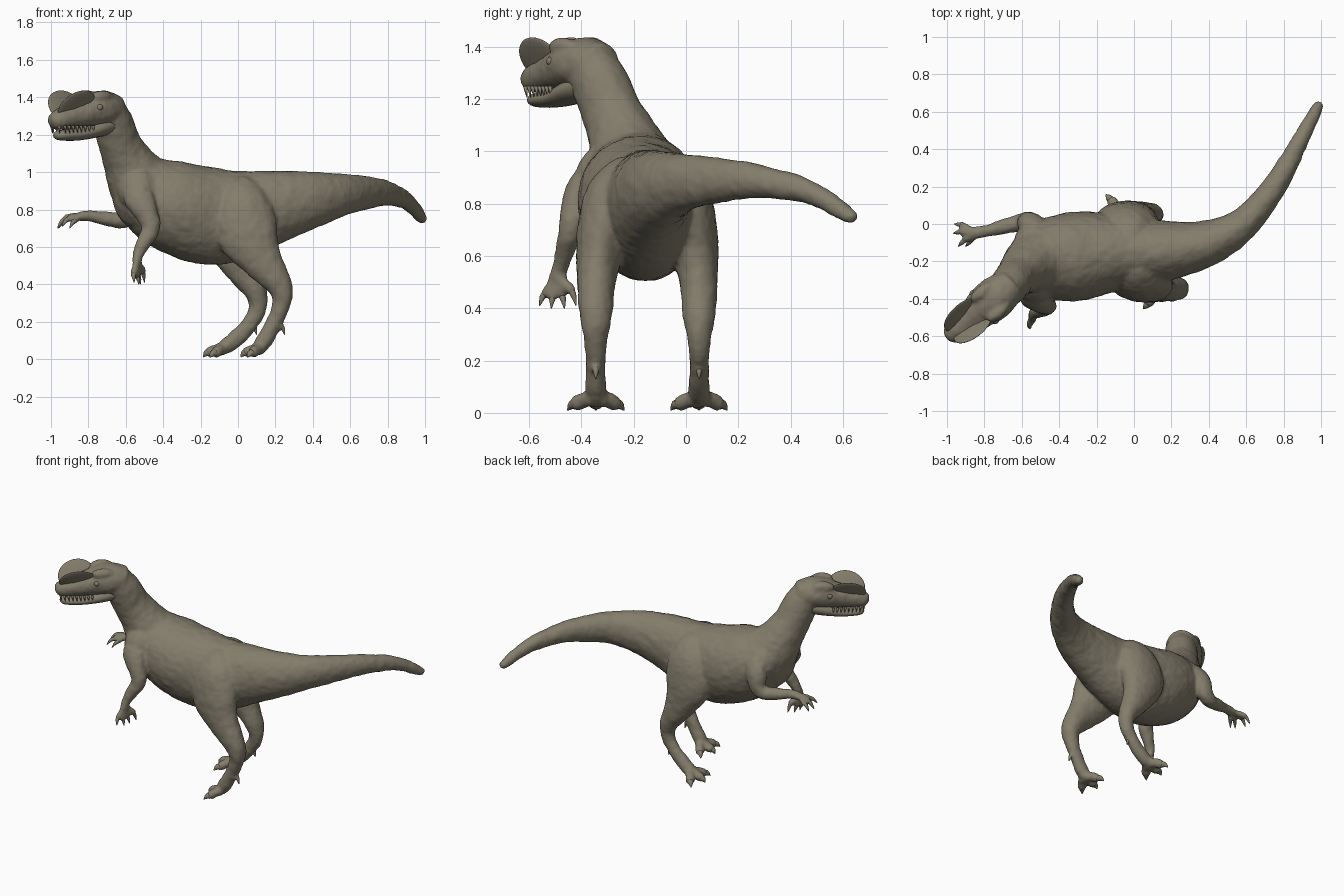
import bpy, bmesh, math
from mathutils import Vector, Matrix

if "Cube" in bpy.data.objects:
    bpy.data.objects.remove(bpy.data.objects["Cube"])

UP = Vector((0, 0, 1))
SIDE = Vector((0, 1, 0))
skin_mat = bpy.data.materials.new("hide")
skin_mat.diffuse_color = (0.23, 0.205, 0.15, 1)
skin_mat.use_nodes = True
skin_mat.node_tree.nodes["Principled BSDF"].inputs["Base Color"].default_value = skin_mat.diffuse_color


def catmull(a, b, c, d, t):
    return 0.5 * (2 * b + (c - a) * t + (2 * a - 5 * b + 4 * c - d) * t * t
                  + (3 * b - a - 3 * c + d) * t ** 3)


def loft(bm, rows, side=None, sub=4, seg=20):
    """Smooth tube through rows of (x, y, z, half width[, half height])."""
    rows = [Vector((*r[:4], r[-1])) for r in rows]
    n, pts = len(rows), []
    for i in range(n - 1):
        quad = [rows[min(max(i + k, 0), n - 1)] for k in (-1, 0, 1, 2)]
        pts += [catmull(*quad, j / sub) for j in range(sub)]
    pts.append(rows[-1])
    pos = [Vector(p[:3]) for p in pts]
    rings = []
    for i, p in enumerate(pts):
        t = (pos[min(i + 1, len(pos) - 1)] - pos[max(i - 1, 0)]).normalized()
        s = side if side is not None else UP.cross(t)
        s = (s - t * s.dot(t)).normalized()
        u = t.cross(s)
        rings.append([bm.verts.new(pos[i] + s * p[3] * math.cos(a) + u * p[4] * math.sin(a))
                      for a in (2 * math.pi * k / seg for k in range(seg))])
    for a, b in zip(rings, rings[1:]):
        for k in range(seg):
            bm.faces.new((a[k], a[(k + 1) % seg], b[(k + 1) % seg], b[k]))
    bm.faces.new(rings[0][::-1])
    bm.faces.new(rings[-1])


def ellipsoid(bm, centre, axes, radii):
    m = Matrix([a * r for a, r in zip(axes, radii)]).transposed().to_4x4()
    m.translation = centre
    bmesh.ops.create_uvsphere(bm, u_segments=32, v_segments=20, radius=1, matrix=m)


def finish(bm, name):
    bmesh.ops.recalc_face_normals(bm, faces=bm.faces[:])
    me = bpy.data.meshes.new(name)
    bm.to_mesh(me)
    bm.free()
    me.polygons.foreach_set("use_smooth", [True] * len(me.polygons))
    me.materials.append(skin_mat)
    ob = bpy.data.objects.new(name, me)
    bpy.context.collection.objects.link(ob)
    return ob


def digit(skin, claws, base, end, tip, r):
    """Finger or toe in the skin plus a curved claw."""
    base, end, tip = Vector(base), Vector(end), Vector(tip)
    mid = (base + end) / 2 + UP * 0.006
    loft(skin, [(*base, r * 1.15), (*mid, r), (*end, r), (*end.lerp(tip, .3), r * .6)], SIDE, 4, 12)
    bend = end.lerp(tip, .5) + UP * 0.008
    loft(claws, [(*end, r * .75), (*bend, r * .6), (*tip, .002)], SIDE, 4, 10)


skin = bmesh.new()
XYZ = Matrix.Identity(3)

# torso, tail and neck in one sweep, tail tip first
loft(skin, [
    (.995, .65, .74, .012, .012), (.98, .62, .757, .03, .03), (.9, .47, .845, .042, .045),
    (.8, .28, .885, .058, .064), (.7, .13, .89, .07, .085), (.57, -.01, .88, .088, .11),
    (.4, -.10, .853, .12, .15), (.2, -.14, .815, .155, .195), (0, -.15, .77, .19, .24),
    (-.15, -.155, .765, .215, .26), (-.3, -.172, .80, .237, .25), (-.43, -.187, .865, .222, .23),
    (-.53, -.21, .955, .17, .175), (-.59, -.245, 1.06, .13, .135), (-.632, -.285, 1.15, .108, .118),
    (-.665, -.325, 1.25, .103, .113), (-.7, -.365, 1.33, .095, .1)], None, 5, 32)

# chest and shoulder masses
ellipsoid(skin, Vector((-.50, -.205, .88)), XYZ, (.17, .19, .20))
for y in (-.32, -.095):
    ellipsoid(skin, Vector((-.53, y, .90)), XYZ, (.11, .10, .12))

# head frame: D points along the snout, S to its side
D = Vector((-.77, -.64, 0)).normalized()
S = Vector((.64, -.77, 0)).normalized()


def head(t, s, z):
    return Vector((-.70, -.36, z)) + D * t + S * s


# skull and brows
loft(skin, [(*head(t, 0, z), w, h) for t, z, w, h in (
    (-.06, 1.32, .085, .09), (.03, 1.335, .11, .10), (.1, 1.33, .112, .095),
    (.17, 1.315, .097, .08), (.25, 1.297, .078, .067), (.33, 1.28, .063, .055),
    (.375, 1.27, .044, .04), (.39, 1.265, .012, .012))], None, 4, 24)
for sg in (-1, 1):
    ellipsoid(skin, head(.09, sg * .07, 1.4), (D, S, UP), (.075, .032, .036))

# legs and feet: x, y, z, half width, half depth, shift for the far leg
claws = bmesh.new()
LEG = [(.0, -.17, .96, .02, .03, 0), (.01, -.22, .91, .085, .10, -.02),
       (.025, -.275, .81, .115, .155, -.05), (.05, -.32, .67, .098, .165, -.09),
       (.12, -.34, .54, .077, .115, -.12), (.185, -.345, .45, .068, .085, -.14),
       (.235, -.345, .36, .06, .06, -.14), (.225, -.345, .27, .042, .046, -.12),
       (.18, -.345, .17, .036, .042, -.13), (.135, -.345, .09, .040, .044, -.17),
       (.095, -.345, .045, .04, .03, -.20)]
for far in (0, 1):
    loft(skin, [(x + far * dx, -.295 - y if far else y, z, w, h)
                for x, y, z, w, h, dx in LEG], SIDE, 4, 24)
    fx, fy = (-.08, .05) if far else (.12, -.345)
    for dy in (-1, 0, 1):
        reach = .075 if dy == 0 else .04
        digit(skin, claws, (fx, fy + dy * .015, .055), (fx - reach, fy + dy * .075, .034),
              (fx - reach - .03, fy + dy * .108, .010), .029)
    hx = fx + (.07 if not far else .12)
    digit(skin, claws, (hx, fy, .18), (hx + .045, fy, .17), (hx + .06, fy, .13), .018)

# arms and hands
NEAR_ARM = [(-.5, -.33, .93, .05, .07), (-.53, -.39, .87, .06, .085), (-.49, -.425, .78, .052, .062),
            (-.465, -.44, .70, .045, .05), (-.50, -.46, .63, .038, .04),
            (-.535, -.48, .56, .03, .03), (-.54, -.49, .515, .036, .024)]
FAR_ARM = [(-.5, -.04, .93, .05, .07), (-.55, 0, .86, .058, .072), (-.57, .015, .78, .05, .055),
           (-.62, .005, .743, .044, .044), (-.70, -.015, .75, .039, .039),
           (-.80, -.04, .765, .03, .028), (-.85, -.045, .762, .036, .024)]
NEAR_TIPS = [((-.56, -.54, .455), (-.555, -.56, .41)), ((-.54, -.51, .445), (-.53, -.515, .40)),
             ((-.535, -.475, .45), (-.52, -.465, .40)), ((-.51, -.44, .47), (-.50, -.42, .41))]
FAR_TIPS = [((-.92, -.005, .745), (-.96, .0, .70)), ((-.925, -.04, .75), (-.965, -.05, .70)),
            ((-.905, -.085, .75), (-.94, -.12, .71)), ((-.87, -.085, .74), (-.90, -.12, .70))]
for arm, tips in ((NEAR_ARM, NEAR_TIPS), (FAR_ARM, FAR_TIPS)):
    loft(skin, arm, SIDE, 4, 20)
    for end, tip in tips:
        digit(skin, claws, arm[-1][:3], end, tip, .018)
finish(claws, "claws")

# fuse the skin volumes, soften the joins, add faint hide texture
body = finish(skin, "body")
rm = body.modifiers.new("fuse", 'REMESH')
rm.mode, rm.voxel_size, rm.use_smooth_shade = 'VOXEL', 0.01, True
sm = body.modifiers.new("soften", 'SMOOTH')
sm.factor, sm.iterations = 0.5, 8
tex = bpy.data.textures.new("hide_bumps", 'CLOUDS')
tex.noise_scale = 0.05
dp = body.modifiers.new("bumps", 'DISPLACE')
dp.texture, dp.strength, dp.mid_level = tex, 0.008, 0.35

# lower jaw
bm = bmesh.new()
loft(bm, [(*head(t, 0, z), w, h) for t, z, w, h in (
    (-.03, 1.265, .08, .06), (.08, 1.235, .09, .05), (.2, 1.205, .072, .036),
    (.3, 1.197, .056, .029), (.345, 1.198, .036, .023), (.36, 1.2, .008, .006))], None, 4, 20)
finish(bm, "lower_jaw")

# teeth along both sides of the upper jaw
bm = bmesh.new()
for i in range(9):
    t = .16 + i * .025
    w = .082 - .03 * i / 8 - (.018 if i == 8 else 0)
    for sg in (-1, 1):
        top, tip = head(t, sg * w * .93, 1.25), head(t - .006, sg * w * .88, 1.207)
        loft(bm, [(*top, .009), (*tip, .001)], SIDE, 2, 8)
finish(bm, "teeth")

# twin rounded crests, flared outward and pitched up to the rear
bm = bmesh.new()
for sg in (-1, 1):
    out, a, p = S * sg, math.radians(32), math.radians(14)
    rise = UP * math.cos(a) + out * math.sin(a)
    flat = out * math.cos(a) - UP * math.sin(a)
    along, high = D * math.cos(p) - rise * math.sin(p), rise * math.cos(p) + D * math.sin(p)
    ellipsoid(bm, head(.25, sg * .045, 1.35), (along, flat, high), (.12, .014, .10))
finish(bm, "crests")

# eyes
bm = bmesh.new()
for sg in (-1, 1):
    ellipsoid(bm, head(.13, sg * .094, 1.345), (D, S, UP), (.02, .018, .018))
finish(bm, "eyes")
